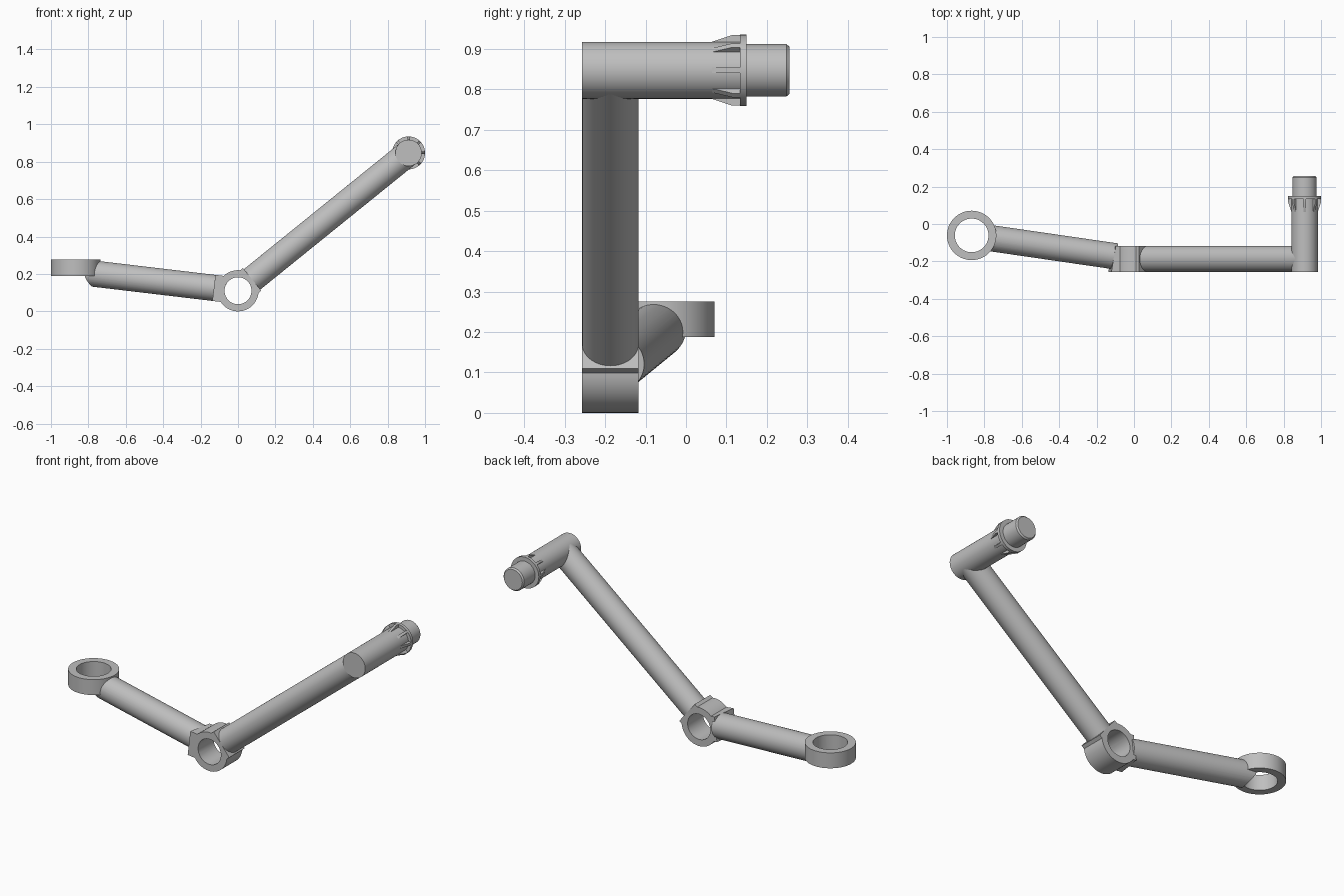
import bpy, bmesh
from math import cos, sin, pi, radians, asin, atan2
from mathutils import Vector, Matrix

cube = bpy.data.objects.get("Cube")
if cube:
    bpy.data.objects.remove(cube)

grey = bpy.data.materials.new("plain grey")
grey.use_nodes = True
colour = (0.52, 0.52, 0.52, 1)
grey.diffuse_color = colour
grey.node_tree.nodes["Principled BSDF"].inputs["Base Color"].default_value = colour

SIDES = 64
R = 0.07                                  # arm radius
BOSS, BORE = 0.11, 0.072                  # hub radii
hub = Vector((0, -0.187, 0.11))
tip = Vector((0.912, -0.187, 0.847))
ring = Vector((-0.868, -0.061, 0.232))
parts = []


def finish(name, bm):
    bmesh.ops.remove_doubles(bm, verts=bm.verts, dist=1e-5)
    bmesh.ops.recalc_face_normals(bm, faces=bm.faces)
    mesh = bpy.data.meshes.new(name)
    bm.to_mesh(mesh)
    bm.free()
    ob = bpy.data.objects.new(name, mesh)
    bpy.context.collection.objects.link(ob)
    mesh.materials.append(grey)
    parts.append(ob)
    return ob


def bridge(bm, loops):
    """Join each loop of vertices to the next with quads."""
    for a, b in zip(loops, loops[1:]):
        for i in range(len(a)):
            j = (i + 1) % len(a)
            bm.faces.new((a[i], a[j], b[j], b[i]))


def lathe(name, profile, origin, axis, closed=False):
    """Turn (radius, distance along axis) points around an axis."""
    bm = bmesh.new()
    turn = Vector(axis).to_track_quat('Z', 'Y')
    loops = [[bm.verts.new(origin + turn @ Vector(
        (r * cos(2 * pi * i / SIDES), r * sin(2 * pi * i / SIDES), d)))
        for i in range(SIDES)] for r, d in profile]
    bridge(bm, loops + loops[:1] if closed else loops)
    return finish(name, bm)


def rod(name, r, start, end, origin, axis):
    return lathe(name, [(0, start), (r, start), (r, end), (0, end)], origin, axis)


long_axis = (tip - hub).normalized()
short_axis = Vector((-0.868, 0.126, 0.103)).normalized()
short_length = 0.868 / -short_axis.x


def hub_outline(side):
    """Round boss with a flat seat for each arm, as (x, z) points."""
    seats = [(atan2(long_axis.z, long_axis.x), 0.097, 0.078),
             (atan2(short_axis.z, short_axis.x), 0.118 - 0.17 * side, R)]
    points = []
    for k, (angle, reach, half) in enumerate(seats):
        along = Vector((cos(angle), sin(angle)))
        across = Vector((-along.y, along.x))
        spread = asin(half / BOSS)
        points += [along * reach + across * half * (t / 8 - 1) for t in range(17)]
        next_angle, _, next_half = seats[1 - k]
        start = angle + spread
        stop = next_angle - asin(next_half / BOSS) + 2 * pi * k
        for t in range(25):
            a = start + (stop - start) * t / 24
            points.append(Vector((cos(a), sin(a))) * BOSS)
    return points


# Hub: boss with two flat seats and a bore through it
bm = bmesh.new()
loops = []
for side in (-R, R):
    outer = hub_outline(side)
    inner = [p.normalized() * BORE for p in outer]
    pair = [[bm.verts.new(hub + Vector((p.x, side, p.y))) for p in line]
            for line in (inner, outer)]
    loops += pair if side < 0 else pair[::-1]
bridge(bm, loops + loops[:1])
finish("hub", bm)

# Long arm up to the pivot tube
rod("long_arm", R, 0.085, (tip - hub).length - 0.005, hub, long_axis)

# Short arm, scooped out by the bore of the end ring
short_arm = rod("short_arm", R, 0.1, short_length, hub, short_axis)
cutter = rod("ring_bore_cutter", 0.09, -0.4, 0.4, ring, (0, 0, 1))
scoop = short_arm.modifiers.new("scoop", 'BOOLEAN')
scoop.operation, scoop.object, scoop.solver = 'DIFFERENCE', cutter, 'EXACT'
bpy.context.view_layer.objects.active = short_arm
bpy.ops.object.modifier_apply(modifier=scoop.name)
parts.remove(cutter)
bpy.data.objects.remove(cutter)

# End ring
lathe("end_ring", [(0.09, -0.044), (0.132, -0.044), (0.132, 0.044), (0.09, 0.044)],
      ring, (0, 0, 1), closed=True)

# Pivot tube with flange and chamfered stub
centre = Vector((tip.x, 0, tip.z))
lathe("pivot_tube", [(0, -0.257), (0.0705, -0.257), (0.0705, 0.133), (0.088, 0.133),
                     (0.088, 0.15), (0.065, 0.15), (0.065, 0.248), (0.058, 0.256),
                     (0, 0.256)], centre, (0, 1, 0))

# Tapered ribs behind the flange
bm = bmesh.new()
for k in range(8):
    spin = Matrix.Rotation(k * pi / 4, 3, 'Y')
    shape = [(0.06, 0.064), (0.0705, 0.064), (0.0875, 0.115), (0.0875, 0.135), (0.06, 0.135)]
    a, b = [[bm.verts.new(centre + spin @ Vector((w, y, r))) for r, y in shape]
            for w in (-0.007, 0.007)]
    bm.faces.new(a)
    bm.faces.new(b[::-1])
    bridge(bm, [a, b])
finish("flange_ribs", bm)

# Smooth the round faces, keep edges sharp
for ob in parts:
    bpy.ops.object.select_all(action='DESELECT')
    ob.select_set(True)
    bpy.context.view_layer.objects.active = ob
    bpy.ops.object.shade_smooth_by_angle(angle=radians(30))
